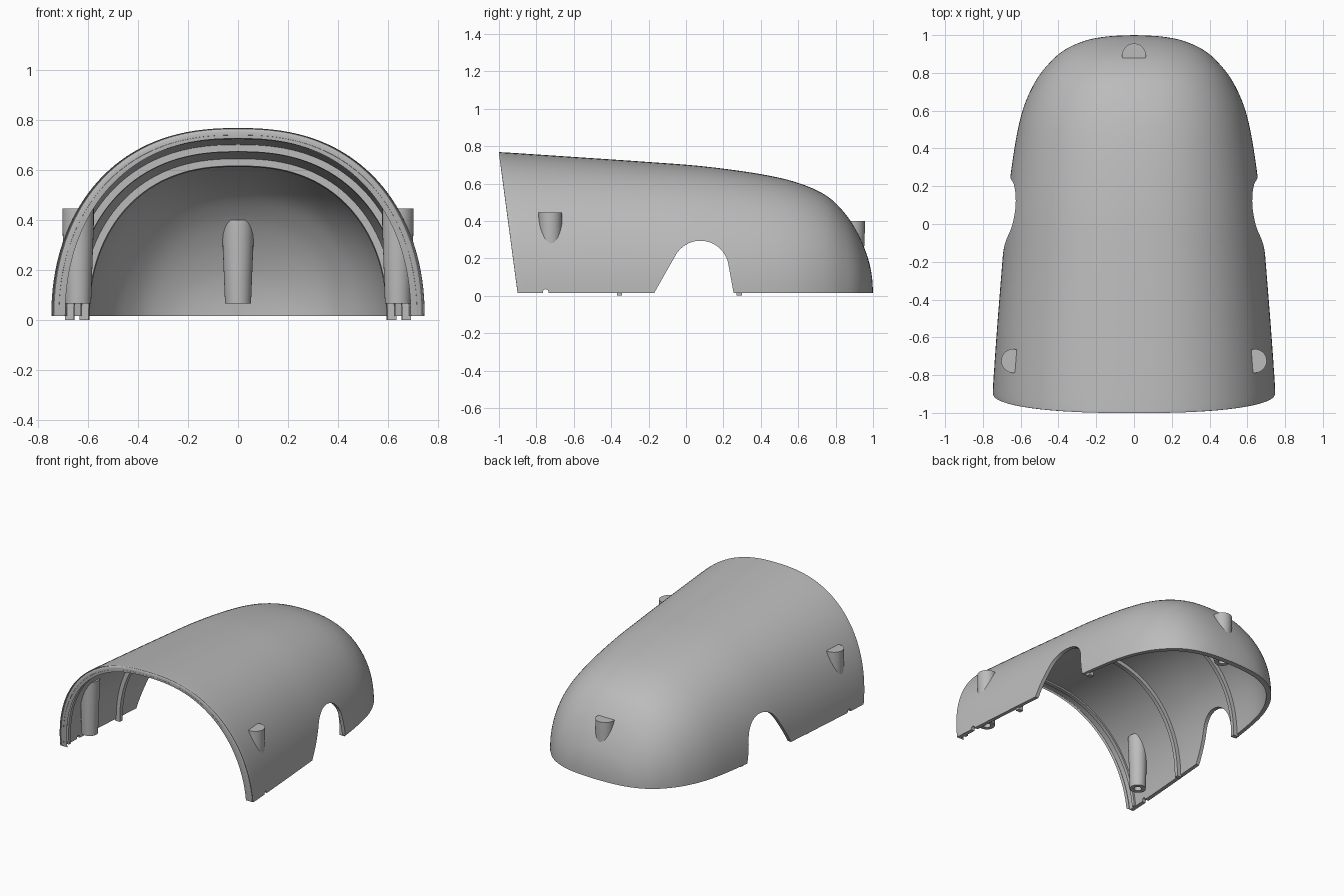
import bpy, bmesh, math

if "Cube" in bpy.data.objects:
    bpy.data.objects.remove(bpy.data.objects["Cube"])

grey = bpy.data.materials.new("plain_grey")
grey.use_nodes = True
grey.diffuse_color = (0.5, 0.5, 0.5, 1)
grey.node_tree.nodes["Principled BSDF"].inputs["Base Color"].default_value = (0.5, 0.5, 0.5, 1)

BASE = 0.015      # height of the bottom edge
WALL = 0.037      # wall thickness as a share of the size
ARC = 72          # steps across each section

# Body stations from the front lip to the tail: y, half width, height
KEYS = [(-1, .718, .738), (-.992, .737, .749), (-.965, .747, .751), (-.6, .727, .727),
        (-.2, .697, .7), (.1, .672, .676), (.4, .633, .635), (.6, .59, .588),
        (.75, .525, .52), (.85, .45, .425), (.92, .37, .315), (.97, .26, .195),
        (.993, .14, .095), (1, 0, 0)]


def spline(t):
    """Smooth curve through the stations."""
    i = min(int(t), len(KEYS) - 2)
    f = t - i
    a, b, c, d = (KEYS[max(0, min(len(KEYS) - 1, i + k))] for k in (-1, 0, 1, 2))
    return [q + .5 * f * (r - p + f * (2 * p - 5 * q + 4 * r - s + f * (3 * (q - r) + s - p)))
            for p, q, r, s in zip(a, b, c, d)]


def station_at(y):
    lo, hi = 0, len(KEYS) - 1
    for _ in range(40):
        mid = (lo + hi) / 2
        lo, hi = (mid, hi) if spline(mid)[0] < y else (lo, mid)
    return spline(lo)


def section(y, w, h, drop=0):
    """Arched cross-section; the front leans back towards the bottom."""
    pts = []
    for i in range(ARC + 1):
        a = math.pi * i / ARC
        c, s = math.cos(a), max(0, math.sin(a))
        z = h * s ** (2 / 2.1)
        lean = .1 * (1 - z / .75) * max(0, -y) ** 3
        x = math.copysign(w * abs(c) ** (2 / 2.4), c)
        pts.append((x, y + lean, BASE + z - (drop if i in (0, ARC) else 0)))
    return pts


def finish(name, bm, angle=35):
    bmesh.ops.remove_doubles(bm, verts=bm.verts, dist=1e-5)
    bmesh.ops.recalc_face_normals(bm, faces=bm.faces)
    mesh = bpy.data.meshes.new(name)
    bm.to_mesh(mesh)
    bm.free()
    mesh.materials.append(grey)
    ob = bpy.data.objects.new(name, mesh)
    bpy.context.collection.objects.link(ob)
    bpy.ops.object.select_all(action='DESELECT')
    ob.select_set(True)
    bpy.context.view_layer.objects.active = ob
    bpy.ops.object.shade_smooth_by_angle(angle=math.radians(angle))
    return ob


def loft(name, rows, ends=False):
    """Skin a closed loop of rows into a tube, optionally capping both ends."""
    bm = bmesh.new()
    grid = [[bm.verts.new(p) for p in row] for row in rows]
    for a, b in zip(grid, grid[1:] + grid[:1]):
        for i in range(len(a) - 1):
            bm.faces.new((a[i], a[i + 1], b[i + 1], b[i]))
    if ends:
        bm.faces.new([r[0] for r in grid])
        bm.faces.new([r[-1] for r in grid])
    return finish(name, bm)


# Hollow body shell: outer and inner skins joined at the lip and bottom edge
STEPS = 6
outer, inner = [], []
for k in range((len(KEYS) - 1) * STEPS + 1):
    y, w, h = spline(k / STEPS)
    s = 1 - WALL
    outer.append(section(y, w, h))
    inner.append(section(y * s if y > 0 else y, w * s, h * s))
bm = bmesh.new()
skins = [[[bm.verts.new(p) for p in row] for row in skin] for skin in (outer, inner)]
for g in skins:
    for a, b in zip(g, g[1:]):
        for i in range(ARC):
            bm.faces.new((a[i], a[i + 1], b[i + 1], b[i]))
o, n = skins
for i in range(ARC):
    bm.faces.new((o[0][i], o[0][i + 1], n[0][i + 1], n[0][i]))
for e in (0, ARC):
    for j in range(len(o) - 1):
        bm.faces.new((o[j][e], o[j + 1][e], n[j + 1][e], n[j][e]))
shell = finish("body_shell", bm)


def cut_through(profile):
    """Cut a side profile straight through both walls of the shell."""
    bm = bmesh.new()
    face = bm.faces.new([bm.verts.new((-1, y, z)) for y, z in profile])
    ext = bmesh.ops.extrude_face_region(bm, geom=[face])
    new = [v for v in ext["geom"] if isinstance(v, bmesh.types.BMVert)]
    bmesh.ops.translate(bm, verts=new, vec=(2, 0, 0))
    cutter = finish("cutter", bm)
    cutter.hide_render = True
    mod = shell.modifiers.new("cut", 'BOOLEAN')
    mod.operation, mod.solver, mod.object = 'DIFFERENCE', 'EXACT', cutter
    bpy.context.view_layer.objects.active = shell
    bpy.ops.object.modifier_apply(modifier=mod.name)
    bpy.data.objects.remove(cutter)


def arc(y, z, r, start, end, steps=20):
    angles = [math.radians(start + (end - start) * i / steps) for i in range(steps + 1)]
    return [(y + r * math.cos(a), z + r * math.sin(a)) for a in angles]


# Wheel arches and the small notches in the bottom edge
cut_through([(.275, -.1)] + arc(.077, .142, .152, 8, 150) + [(-.17, BASE), (-.235, -.1)])
cut_through([(-.735, -.1)] + arc(-.75, .02, .015, 0, 180, 10) + [(-.765, -.1)])

bpy.ops.object.select_all(action='DESELECT')
shell.select_set(True)
bpy.context.view_layer.objects.active = shell
bpy.ops.object.shade_smooth_by_angle(angle=math.radians(35))


# Stiffening ribs following the inside of the shell
def rib(name, y, width, depth, drop):
    rows = []
    for side, inset in ((-1, .018), (1, .018), (1, .026 + depth), (-1, .026 + depth)):
        yy = y + side * width / 2
        _, w, h = station_at(yy)
        rows.append(section(yy, w - inset, h - inset, drop))
    loft(name, rows, ends=True)


rib("front_rib", -.93, .03, .014, 0)
rib("middle_rib", -.36, .03, .028, BASE)
rib("rear_rib", .285, .03, .028, BASE)


# Tapered mounting posts with a screw hole in the foot
def post(name, x, y, top):
    profile = [(0, top), (.063, top), (.063, top - .06), (.052, .065), (.025, .065),
               (.025, .14), (0, .14)]
    bm = bmesh.new()
    verts = [bm.verts.new((r, 0, z)) for r, z in profile]
    edges = [bm.edges.new(pair) for pair in zip(verts, verts[1:])]
    bmesh.ops.spin(bm, geom=verts + edges, cent=(0, 0, 0), axis=(0, 0, 1),
                   angle=math.tau, steps=32)
    bmesh.ops.translate(bm, verts=bm.verts, vec=(x, y, 0))
    finish(name, bm)


post("left_post", .64, -.725, .445)
post("right_post", -.64, -.725, .445)
post("rear_post", 0, .893, .4)
